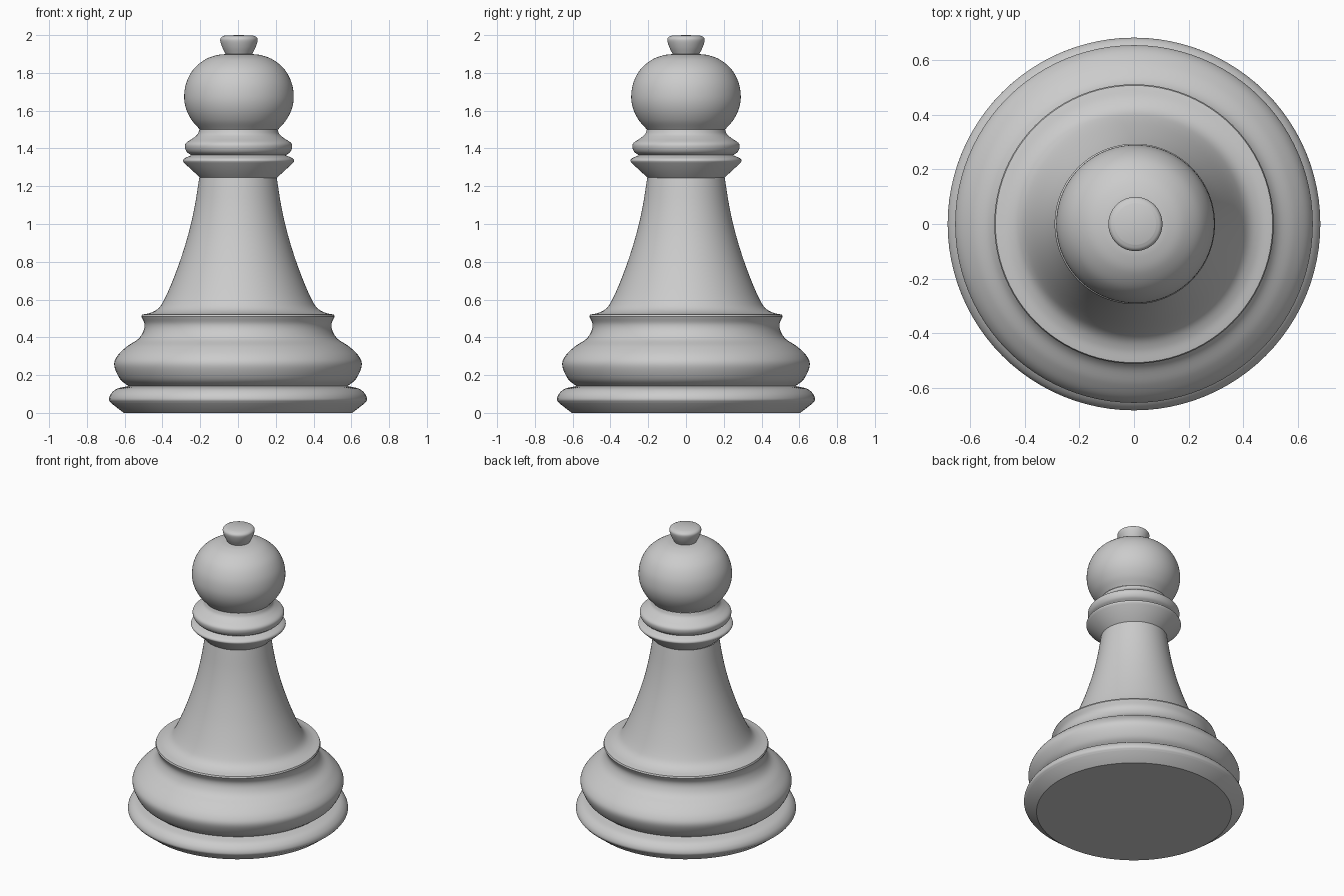
import bpy, bmesh, math
from mathutils import Vector

cube = bpy.data.objects.get("Cube")
if cube:
    bpy.data.objects.remove(cube, do_unlink=True)

SIDES = 96
STEPS = 6

grey = bpy.data.materials.new("plain grey")
grey.use_nodes = True
colour = (0.6, 0.6, 0.6, 1)
grey.diffuse_color = colour
grey.node_tree.nodes["Principled BSDF"].inputs["Base Color"].default_value = colour


def smooth_curve(points):
    """Catmull-Rom curve through (radius, height) points."""
    p = [Vector(q) for q in points]
    if len(p) == 2:
        return p
    p = [2 * p[0] - p[1]] + p + [2 * p[-1] - p[-2]]
    out = []
    for a, b, c, d in zip(p, p[1:], p[2:], p[3:]):
        for i in range(STEPS):
            t = i / STEPS
            out.append(0.5 * (2 * b + (c - a) * t + (2 * a - 5 * b + 4 * c - d) * t ** 2
                              + (3 * b - a - 3 * c + d) * t ** 3))
    return out + [p[-2]]


def lathe(name, *sections, shift=0.0):
    """Spin smooth profile sections, which meet at sharp corners, round z."""
    profile = []
    for section in sections:
        curve = smooth_curve(section)
        profile += curve[1:] if profile else curve
    bm = bmesh.new()
    verts = [bm.verts.new((max(r, 0), 0, z)) for r, z in profile]
    edges = [bm.edges.new(pair) for pair in zip(verts, verts[1:])]
    bmesh.ops.spin(bm, geom=verts + edges, cent=(0, 0, 0), axis=(0, 0, 1),
                   angle=math.tau, steps=SIDES, use_merge=True)
    bmesh.ops.remove_doubles(bm, verts=bm.verts, dist=0.00005)
    # profiles run upwards, so outward faces point away from the axis
    bmesh.ops.recalc_face_normals(bm, faces=bm.faces)
    widest = max(bm.faces, key=lambda f: abs(f.normal.xy.dot(f.calc_center_median().xy)))
    if widest.normal.xy.dot(widest.calc_center_median().xy) < 0:
        bmesh.ops.reverse_faces(bm, faces=bm.faces)
    mesh = bpy.data.meshes.new(name)
    bm.to_mesh(mesh)
    bm.free()
    mesh.materials.append(grey)
    obj = bpy.data.objects.new(name, mesh)
    obj.location.x = shift
    bpy.context.collection.objects.link(obj)
    bpy.ops.object.select_all(action="DESELECT")
    obj.select_set(True)
    bpy.context.view_layer.objects.active = obj
    bpy.ops.object.shade_smooth_by_angle(angle=math.radians(35))


# Foot with a flat underside
lathe("foot",
      [(0, 0), (0.605, 0)],
      [(0.605, 0), (0.672, 0.052)],
      [(0.672, 0.052), (0.683, 0.072), (0.672, 0.102), (0.64, 0.128), (0.58, 0.142)])

# Rounded base that narrows to a thin lip
lathe("base",
      [(0.58, 0.142), (0.625, 0.18), (0.655, 0.25), (0.64, 0.3), (0.59, 0.35),
       (0.53, 0.39), (0.502, 0.43), (0.495, 0.47), (0.512, 0.51)],
      [(0.512, 0.51), (0.508, 0.52)])

# Tapering body flaring out to the lip
lathe("body",
      [(0.508, 0.52), (0.46, 0.531), (0.42, 0.555), (0.39, 0.6), (0.35, 0.69),
       (0.305, 0.81), (0.262, 0.95), (0.23, 1.09), (0.205, 1.245)])

# Collar and ring under the head
lathe("collar",
      [(0.2, 1.242), (0.288, 1.323)],
      [(0.288, 1.323), (0.294, 1.335), (0.285, 1.348), (0.25, 1.364)], shift=0.003)
lathe("neck_ring",
      [(0.25, 1.364), (0.274, 1.382), (0.284, 1.408), (0.277, 1.43), (0.24, 1.455),
       (0.217, 1.475), (0.207, 1.5)], shift=0.003)

# Head
lathe("head",
      [(0.207, 1.5), (0.25, 1.55), (0.28, 1.61), (0.29, 1.675), (0.278, 1.75),
       (0.24, 1.82), (0.18, 1.87), (0.12, 1.893), (0.068, 1.9)], shift=0.005)

# Finial
lathe("finial",
      [(0.068, 1.895), (0.088, 1.935), (0.099, 1.972), (0.093, 1.989), (0.075, 1.998)],
      [(0.075, 1.998), (0, 2.0)], shift=0.005)
